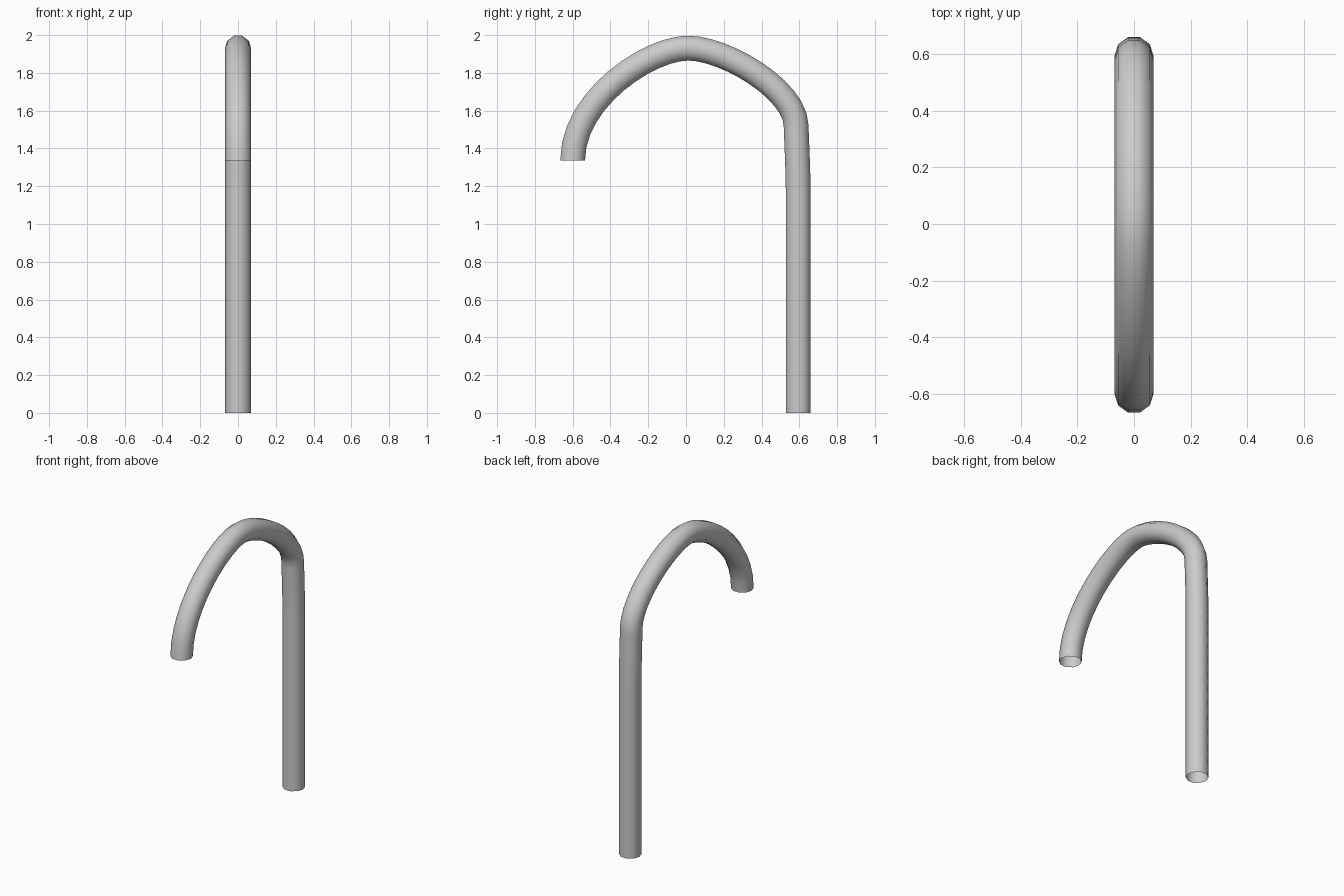
import bpy

if "Cube" in bpy.data.objects:
    bpy.data.objects.remove(bpy.data.objects["Cube"])

# Centre line in the y-z plane: (point, incoming handle, outgoing handle)
path = [
    ((0.594, 0.0), (0.594, -0.3), (0.594, 0.35)),
    ((0.594, 1.15), (0.594, 0.85), (0.594, 1.28)),
    ((0.583, 1.52), (0.586, 1.42), (0.58, 1.71)),
    ((0.01, 1.931), (0.21, 1.931), (-0.19, 1.931)),
    ((-0.6, 1.337), (-0.6, 1.667), (-0.6, 1.1)),
]

# Open-ended ten-sided tube bent into a cane
curve = bpy.data.curves.new("cane_tube", 'CURVE')
curve.dimensions = '3D'
curve.resolution_u = 12
curve.bevel_depth = 0.069
curve.bevel_resolution = 3
curve.use_fill_caps = False
spline = curve.splines.new('BEZIER')
spline.bezier_points.add(len(path) - 1)
for bp, (co, left, right) in zip(spline.bezier_points, path):
    bp.handle_left_type = bp.handle_right_type = 'FREE'
    bp.co = (0, *co)
    bp.handle_left = (0, *left)
    bp.handle_right = (0, *right)

cane = bpy.data.objects.new("cane_tube", curve)
bpy.context.collection.objects.link(cane)

# Turn into a smooth-shaded mesh
bpy.context.view_layer.objects.active = cane
cane.select_set(True)
bpy.ops.object.convert(target='MESH')
bpy.ops.object.shade_smooth()
